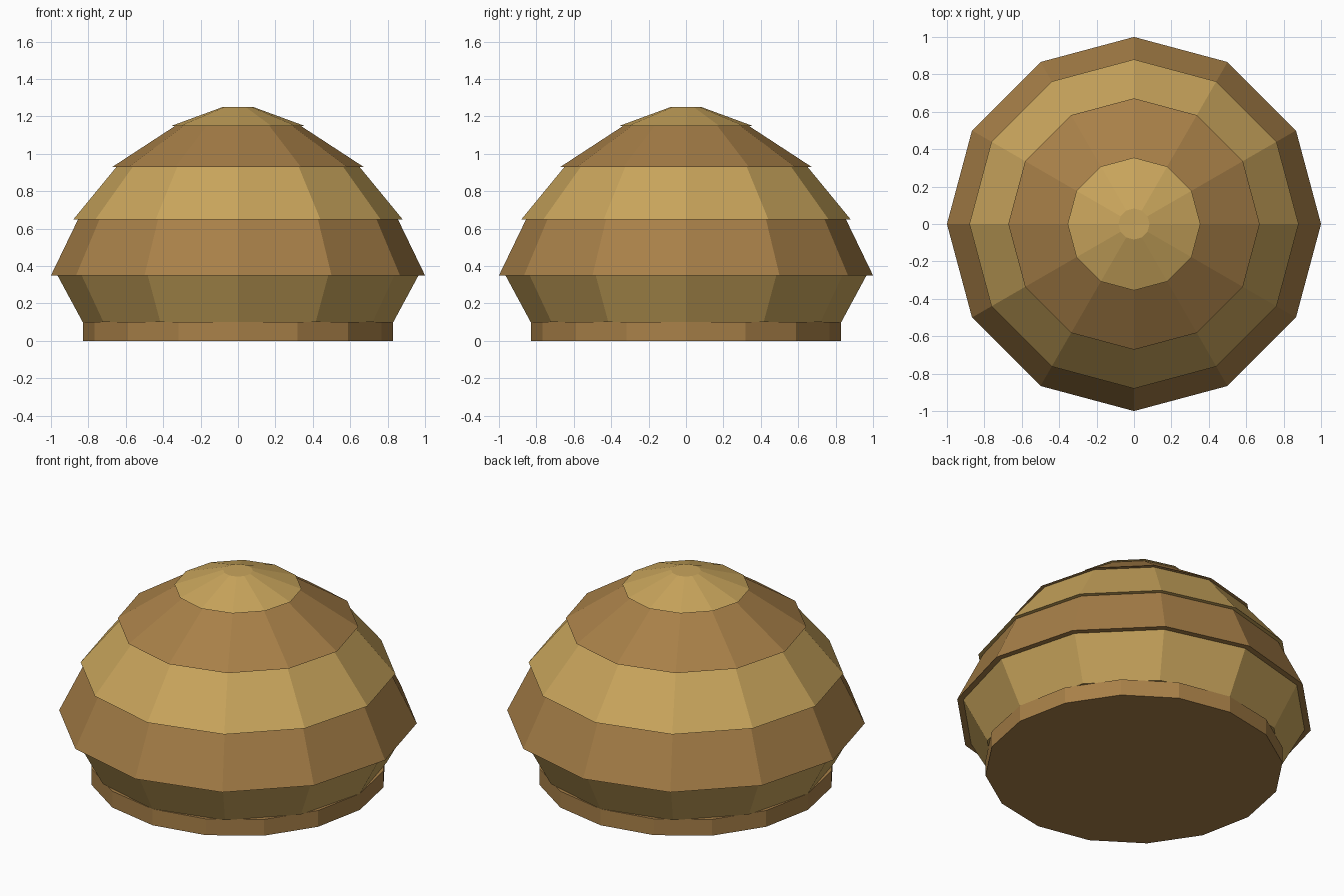
import bpy
import bmesh
from mathutils import Matrix

default_cube = bpy.data.objects.get("Cube")
if default_cube:
    bpy.data.objects.remove(default_cube, do_unlink=True)


def make_material(name, rgb):
    mat = bpy.data.materials.new(name)
    mat.use_nodes = True
    color = (*rgb, 1)
    mat.diffuse_color = color
    mat.node_tree.nodes["Principled BSDF"].inputs["Base Color"].default_value = color
    return mat


straw = make_material("light_straw", (0.584, 0.376, 0.107))
brown = make_material("dark_straw", (0.392, 0.216, 0.065))


def make_tier(name, sides, z_low, z_high, r_low, r_high, mat):
    """Closed, flat-shaded frustum between two heights."""
    bm = bmesh.new()
    bmesh.ops.create_cone(
        bm, cap_ends=True, segments=sides, radius1=r_low, radius2=r_high,
        depth=z_high - z_low,
        matrix=Matrix.Translation((0, 0, (z_low + z_high) / 2)))
    mesh = bpy.data.meshes.new(name)
    bm.to_mesh(mesh)
    bm.free()
    mesh.materials.append(mat)
    obj = bpy.data.objects.new(name, mesh)
    bpy.context.collection.objects.link(obj)


# Round footing, flaring lower wall, then overlapping dome tiers
make_tier("base_ring", 16, 0.0, 0.10, 0.83, 0.83, brown)
make_tier("flared_wall", 12, 0.10, 0.35, 0.83, 0.965, straw)
make_tier("lower_tier", 12, 0.35, 0.65, 1.0, 0.855, brown)
make_tier("middle_tier", 12, 0.65, 0.93, 0.88, 0.65, straw)
make_tier("upper_tier", 12, 0.93, 1.15, 0.672, 0.335, brown)
make_tier("top_cap", 12, 1.15, 1.25, 0.355, 0.083, straw)
